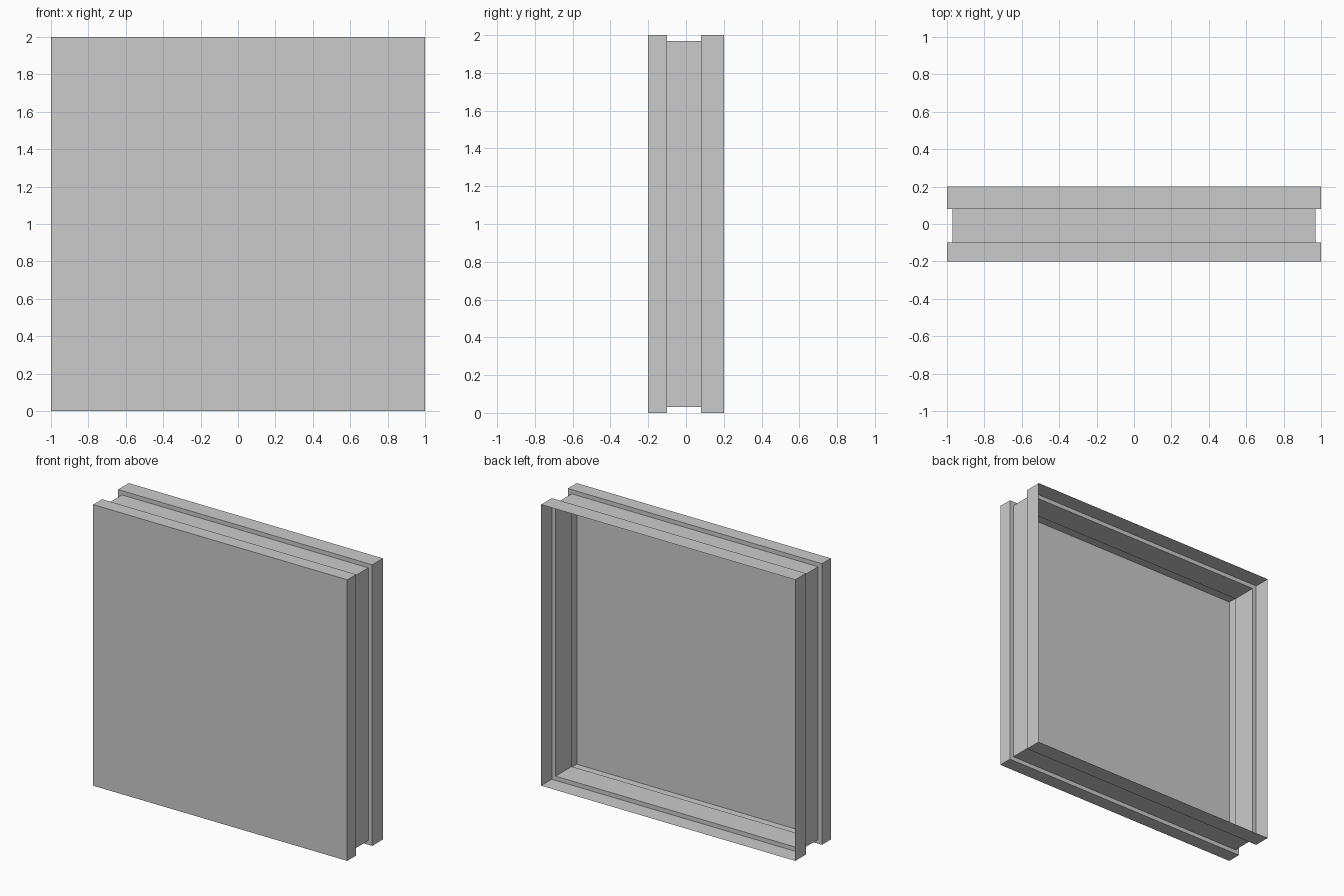
import bpy
import bmesh

if "Cube" in bpy.data.objects:
    bpy.data.objects.remove(bpy.data.objects["Cube"])

HALF = 1.0      # half width and half height
GROOVE = 0.03   # depth of the channel around the edge

# Edge profile from front to back: (y, inset)
PROFILE = [(-0.2, 0), (-0.1, 0), (-0.1, GROOVE),
           (0.08, GROOVE), (0.08, 0), (0.2, 0)]


def square_ring(bm, y, inset):
    r = HALF - inset
    return [bm.verts.new((sx * r, y, HALF + sz * r))
            for sx, sz in ((-1, -1), (1, -1), (1, 1), (-1, 1))]


bm = bmesh.new()
rings = [square_ring(bm, y, inset) for y, inset in PROFILE]

# Front panel
bm.faces.new(rings[0])

# Grooved side walls, open at the back
for a, b in zip(rings, rings[1:]):
    for i in range(4):
        j = (i + 1) % 4
        bm.faces.new((a[j], a[i], b[i], b[j]))

mesh = bpy.data.meshes.new("grooved_panel")
bm.to_mesh(mesh)
bm.free()
panel = bpy.data.objects.new("grooved_panel", mesh)
bpy.context.collection.objects.link(panel)
